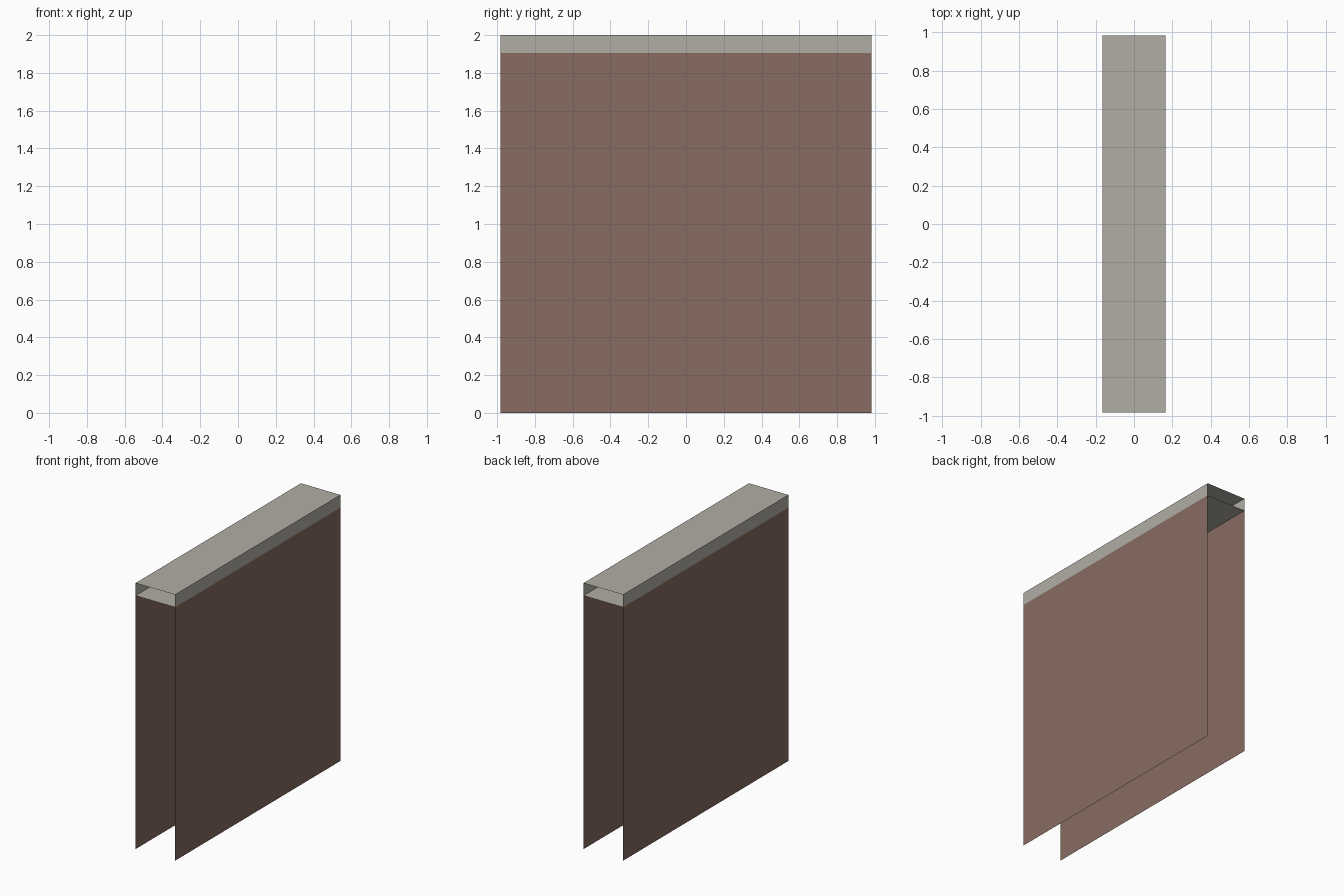
import bpy

if "Cube" in bpy.data.objects:
    bpy.data.objects.remove(bpy.data.objects["Cube"])

HALF_X, HALF_Y = 0.164, 0.982   # wall half thickness and half length
SEAM, TOP = 1.905, 2.0          # where the wall meets the coping, and the top


def material(name, rgb):
    m = bpy.data.materials.new(name)
    m.diffuse_color = (*rgb, 1.0)
    m.use_nodes = True
    m.node_tree.nodes["Principled BSDF"].inputs["Base Color"].default_value = m.diffuse_color
    return m


def open_shell(name, profile, mat, closed=False):
    """Sweep an x-z profile along y, leaving both ends open."""
    n = len(profile)
    verts = [(x, y, z) for y in (-HALF_Y, HALF_Y) for x, z in profile]
    count = n if closed else n - 1
    faces = [(i, (i + 1) % n, (i + 1) % n + n, i + n) for i in range(count)]
    mesh = bpy.data.meshes.new(name)
    mesh.from_pydata(verts, [], faces)
    mesh.materials.append(mat)
    obj = bpy.data.objects.new(name, mesh)
    bpy.context.collection.objects.link(obj)
    return obj


brick = material("brick_brown", (0.242, 0.150, 0.122))
stone = material("stone_grey", (0.440, 0.423, 0.376))

# Two wall faces, normals outward
open_shell("wall_face_right", [(HALF_X, SEAM), (HALF_X, 0)][::-1][::-1], brick).data.flip_normals()
open_shell("wall_face_left", [(-HALF_X, 0), (-HALF_X, SEAM)], brick).data.flip_normals()

# Coping: a hollow box tube with open ends
open_shell("wall_coping", [(-HALF_X, SEAM), (-HALF_X, TOP), (HALF_X, TOP), (HALF_X, SEAM)],
           stone, closed=True).data.flip_normals()
